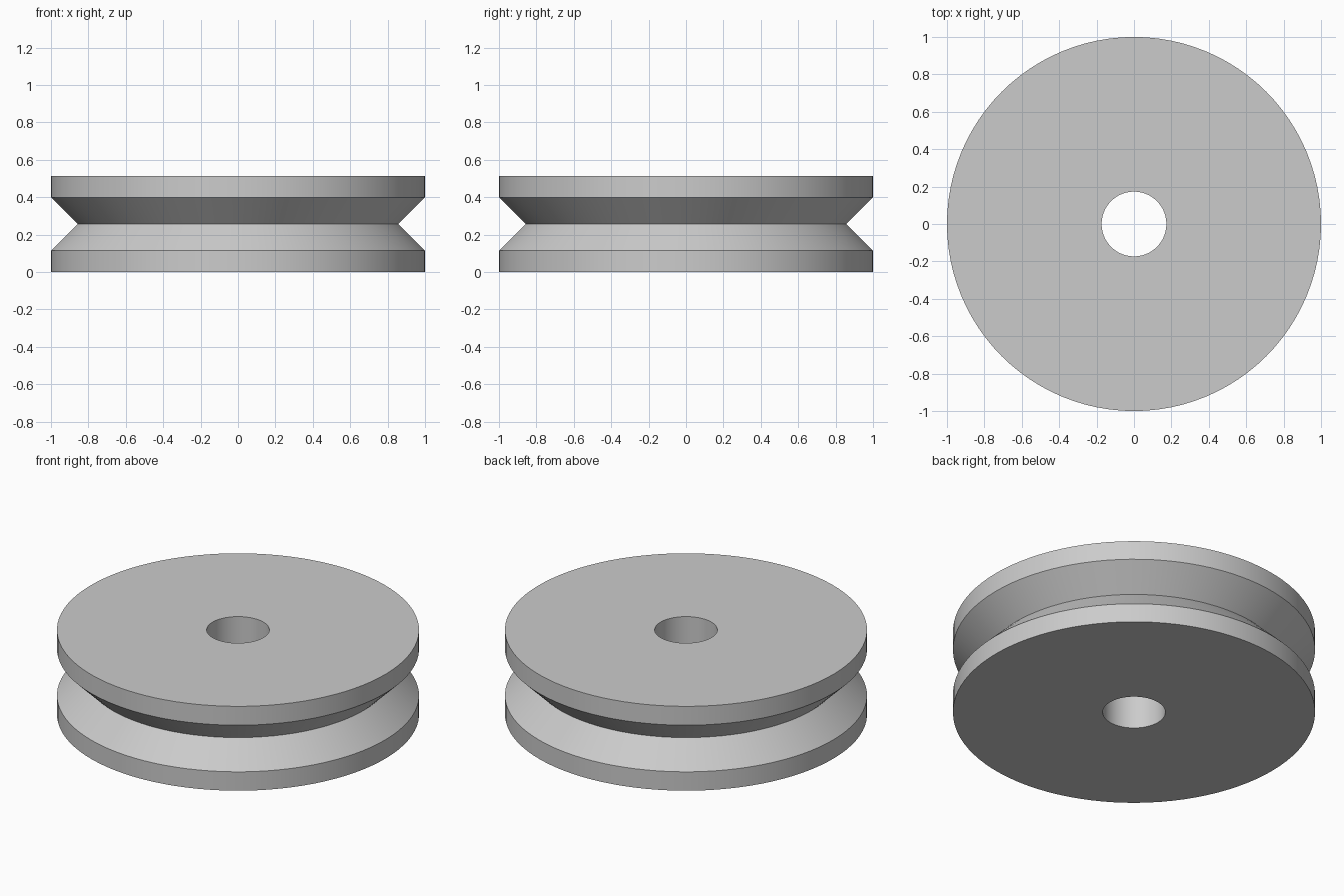
import bpy
import bmesh
import math

cube = bpy.data.objects.get("Cube")
if cube:
    bpy.data.objects.remove(cube, do_unlink=True)

SEGMENTS = 96
HEIGHT = 0.514
RIM_WIDTH = 0.115
RADIUS = 1.0
GROOVE_RADIUS = 0.857
BORE_RADIUS = 0.173

# Plain grey material
grey = bpy.data.materials.new("light grey")
grey.use_nodes = True
colour = (0.6, 0.6, 0.6, 1.0)
grey.diffuse_color = colour
grey.node_tree.nodes["Principled BSDF"].inputs["Base Color"].default_value = colour

# Closed cross-section: bore, lower rim, V groove, upper rim
profile = [
    (BORE_RADIUS, 0),
    (RADIUS, 0),
    (RADIUS, RIM_WIDTH),
    (GROOVE_RADIUS, HEIGHT / 2),
    (RADIUS, HEIGHT - RIM_WIDTH),
    (RADIUS, HEIGHT),
    (BORE_RADIUS, HEIGHT),
]

# Revolve the section around the z axis
bm = bmesh.new()
verts = [bm.verts.new((r, 0, z)) for r, z in profile]
edges = [bm.edges.new((a, b)) for a, b in zip(verts, verts[1:] + verts[:1])]
bmesh.ops.spin(bm, geom=verts + edges, cent=(0, 0, 0), axis=(0, 0, 1),
               angle=math.tau, steps=SEGMENTS, use_merge=False)
bmesh.ops.remove_doubles(bm, verts=bm.verts[:], dist=0.0001)
bmesh.ops.recalc_face_normals(bm, faces=bm.faces[:])

mesh = bpy.data.meshes.new("grooved_wheel")
bm.to_mesh(mesh)
bm.free()
mesh.materials.append(grey)

wheel = bpy.data.objects.new("grooved_wheel", mesh)
bpy.context.collection.objects.link(wheel)

# Smooth round walls with crisp rims
bpy.ops.object.select_all(action="DESELECT")
wheel.select_set(True)
bpy.context.view_layer.objects.active = wheel
bpy.ops.object.shade_smooth_by_angle(angle=math.radians(30))
